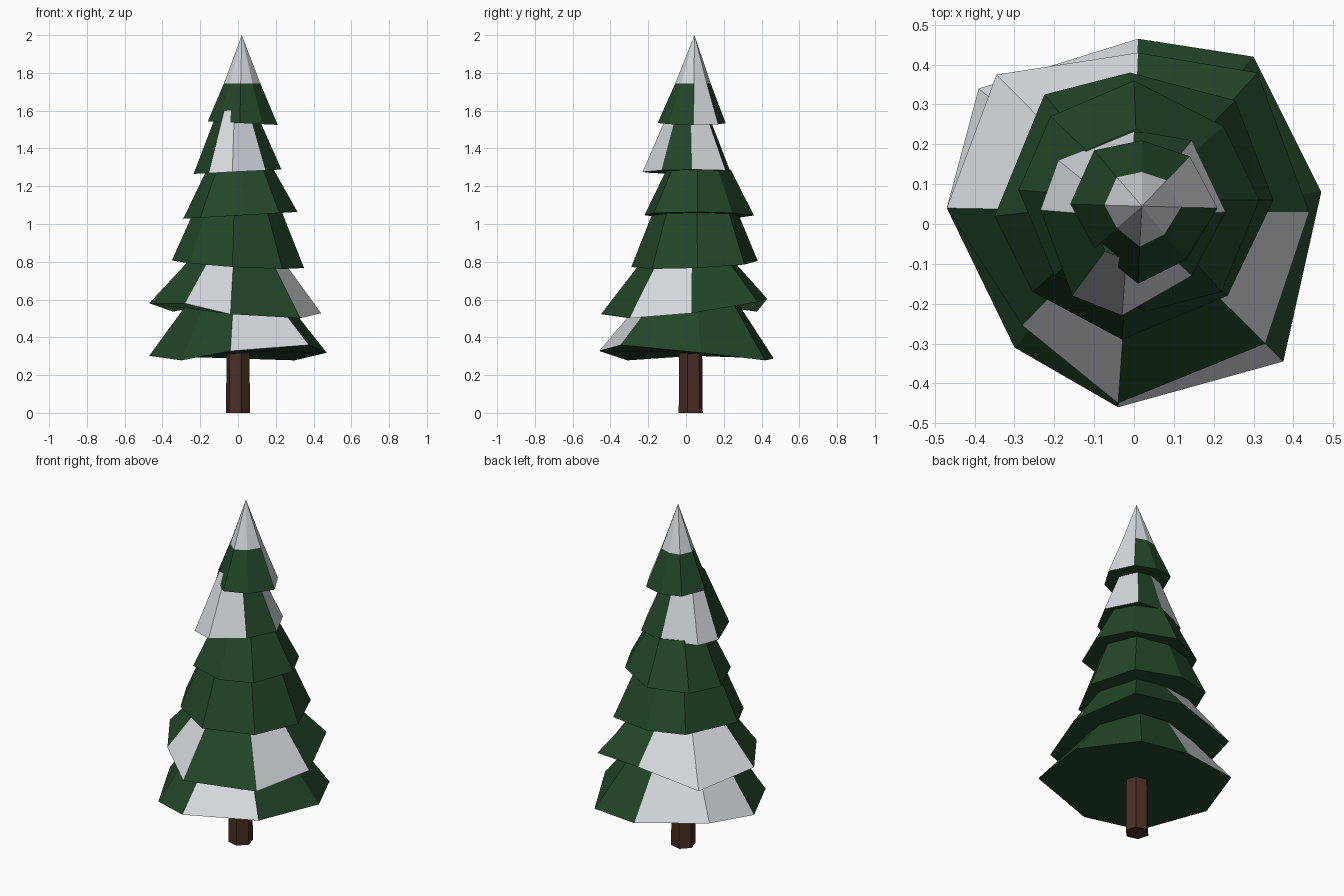
import bpy
import bmesh
from mathutils import Matrix, Vector

default_cube = bpy.data.objects.get("Cube")
if default_cube:
    bpy.data.objects.remove(default_cube, do_unlink=True)


def make_material(name, colour):
    material = bpy.data.materials.new(name)
    material.use_nodes = True
    material.diffuse_color = (*colour, 1)
    shader = material.node_tree.nodes["Principled BSDF"]
    shader.inputs["Base Color"].default_value = (*colour, 1)
    shader.inputs["Roughness"].default_value = 0.9
    return material


GREEN = make_material("needle green", (0.016, 0.063, 0.022))
SNOW = make_material("snow white", (0.67, 0.7, 0.73))
BROWN = make_material("bark brown", (0.065, 0.027, 0.017))


def finish(name, mesh_builder, materials):
    bmesh.ops.recalc_face_normals(mesh_builder, faces=mesh_builder.faces)
    mesh = bpy.data.meshes.new(name)
    mesh_builder.to_mesh(mesh)
    mesh_builder.free()
    for material in materials:
        mesh.materials.append(material)
    obj = bpy.data.objects.new(name, mesh)
    bpy.context.collection.objects.link(obj)
    return obj


def branch_tier(name, outline, base, tilt, top, taper, snowy=(), lifts=(0,) * 8, tip=None):
    """Tapered skirt over a tilted outline; listed sides carry snow."""
    bm = bmesh.new()
    centre = sum((Vector(p) for p in outline), Vector((0, 0))) / len(outline)
    lower, upper = [], []
    for point, lift in zip(outline, lifts):
        x, y = point
        lower.append(bm.verts.new((x, y, base + tilt[0] * x + tilt[1] * y + lift)))
        inner = centre.lerp(Vector(point), taper)
        upper.append(bm.verts.new((inner.x, inner.y, top)))
    count = len(outline)
    for i in range(count):
        j = (i + 1) % count
        side = bm.faces.new((lower[i], lower[j], upper[j], upper[i]))
        side.material_index = int(i in snowy)
    bm.faces.new(lower[::-1])
    # Snow-covered tip, or a plain lid hidden by the tier above
    if tip:
        apex = bm.verts.new(tip)
        for i in range(count):
            cap = bm.faces.new((upper[i], upper[(i + 1) % count], apex))
            cap.material_index = 1
    else:
        bm.faces.new(upper)
    return finish(name, bm, (GREEN, SNOW))


# Trunk: plain six-sided post
trunk = bmesh.new()
bmesh.ops.create_cone(
    trunk, cap_ends=True, segments=6, radius1=0.066, radius2=0.062, depth=0.4,
    matrix=Matrix.Translation((0, 0.025, 0.2)) @ Matrix.Rotation(0.26, 4, "Z"))
finish("trunk", trunk, (BROWN,))

# Branch tiers from the ground up, each outline starting at +x
branch_tier("bottom_branches",
            [(0.47, 0.08), (0.30, 0.42), (0.01, 0.465), (-0.39, 0.34),
             (-0.47, 0.04), (-0.30, -0.31), (-0.04, -0.46), (0.375, -0.345)],
            0.308, (0.03, -0.045), 0.57, 0.58, snowy=(2, 3, 6),
            lifts=(0, -0.02, 0, 0.065, 0.01, -0.035, 0, 0.025))

branch_tier("second_branches",
            [(0.44, 0.03), (0.31, 0.38), (0.01, 0.43), (-0.345, 0.375),
             (-0.47, 0.04), (-0.28, -0.255), (-0.04, -0.45), (0.33, -0.30)],
            0.555, (-0.09, 0.08), 0.81, 0.54, snowy=(2, 3, 5, 7),
            lifts=(0.01, 0.03, 0.015, -0.08, -0.02, 0.02, 0, 0))

branch_tier("third_branches",
            [(0.35, 0.06), (0.255, 0.31), (-0.01, 0.38), (-0.225, 0.325),
             (-0.35, 0.02), (-0.255, -0.17), (-0.03, -0.29), (0.235, -0.18)],
            0.785, (-0.06, 0.05), 1.07, 0.66)

branch_tier("fourth_branches",
            [(0.315, 0.06), (0.225, 0.245), (0, 0.36), (-0.21, 0.27),
             (-0.29, 0.085), (-0.2, -0.13), (0.03, -0.22), (0.22, -0.17)],
            1.045, (0.06, 0), 1.285, 0.59)

branch_tier("fifth_branches",
            [(0.23, 0.03), (0.145, 0.21), (0, 0.235), (-0.19, 0.16),
             (-0.235, 0.035), (-0.155, -0.18), (-0.03, -0.23), (0.145, -0.13)],
            1.277, (0.05, 0), 1.6, 0.43, snowy=(0, 2, 3, 5, 6))

branch_tier("top_branches",
            [(0.21, 0.04), (0.14, 0.17), (0.02, 0.21), (-0.1, 0.185),
             (-0.16, 0.05), (-0.1, -0.06), (0.01, -0.15), (0.13, -0.09)],
            1.535, (-0.05, 0), 1.745, 0.52, snowy=(0,), tip=(0.02, 0.045, 2))
